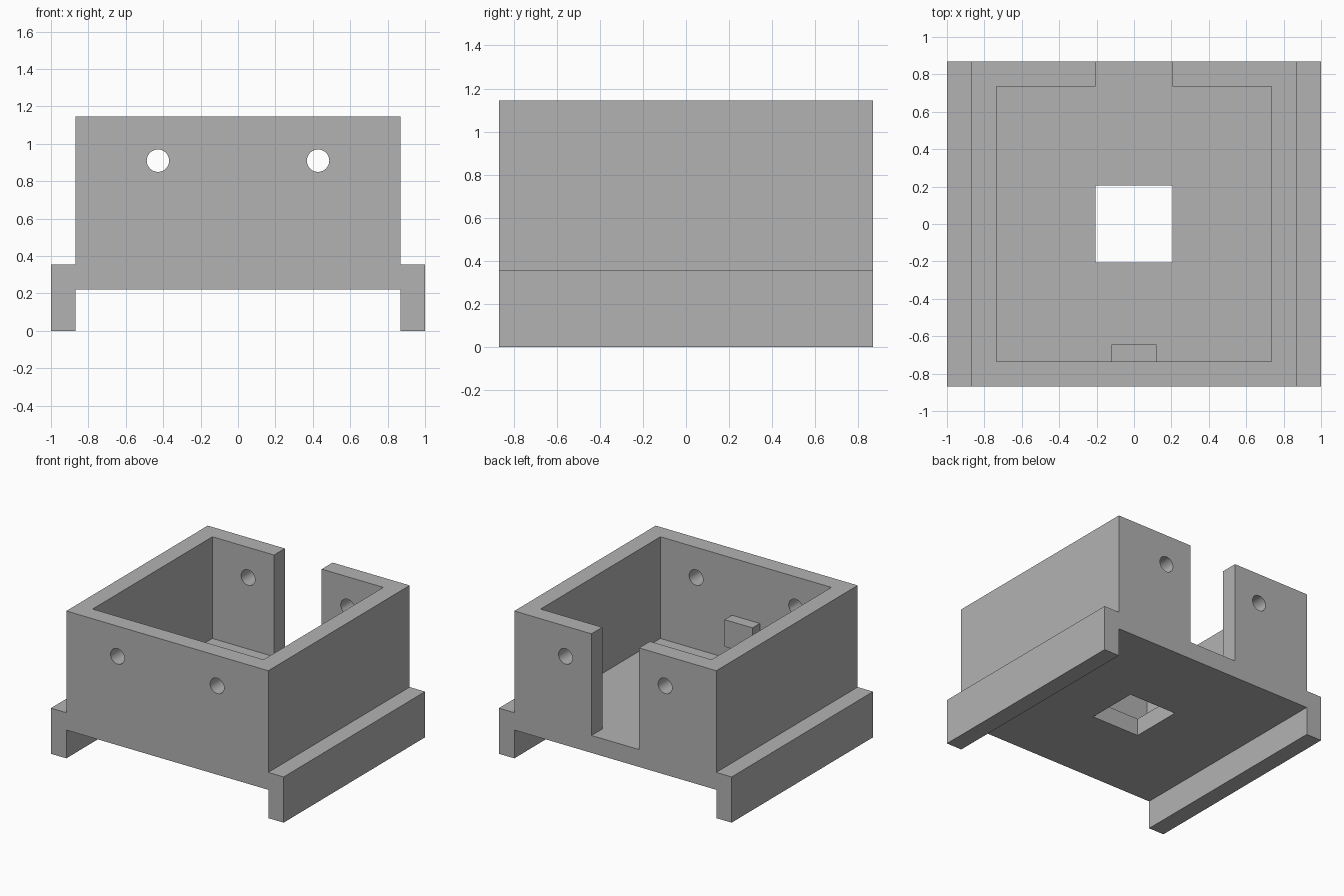
import bpy, bmesh, math
from mathutils import Matrix, Vector

default = bpy.data.objects.get("Cube")
if default:
    bpy.data.objects.remove(default, do_unlink=True)

HALF, INNER, RAIL = 0.868, 0.735, 1.0
UNDER, FLOOR, TOP = 0.22, 0.355, 1.145
OPENING = 0.205

grey = bpy.data.materials.new("plain grey")
grey.use_nodes = True
grey.diffuse_color = (0.448, 0.448, 0.448, 1)
grey.node_tree.nodes["Principled BSDF"].inputs["Base Color"].default_value = grey.diffuse_color


def finish(name, bm):
    bmesh.ops.recalc_face_normals(bm, faces=bm.faces[:])
    mesh = bpy.data.meshes.new(name)
    bm.to_mesh(mesh)
    bm.free()
    mesh.materials.append(grey)
    obj = bpy.data.objects.new(name, mesh)
    bpy.context.collection.objects.link(obj)
    return obj


def box(name, low, high):
    low, high = Vector(low), Vector(high)
    bm = bmesh.new()
    place = Matrix.Translation((low + high) / 2) @ Matrix.Diagonal((*(high - low), 1))
    bmesh.ops.create_cube(bm, size=1, matrix=place)
    return finish(name, bm)


def bore(name, x, z, radius):
    bm = bmesh.new()
    place = Matrix.Translation((x, 0, z)) @ Matrix.Rotation(math.pi / 2, 4, "X")
    bmesh.ops.create_cone(bm, cap_ends=True, segments=32, radius1=radius,
                          radius2=radius, depth=3, matrix=place)
    return finish(name, bm)


# Housing: mirrored front outline with side rails, extruded front to back
half = [(HALF, UNDER), (HALF, 0), (RAIL, 0), (RAIL, FLOOR), (HALF, FLOOR), (HALF, TOP)]
outline = half + [(-x, z) for x, z in reversed(half)]
bm = bmesh.new()
face = bm.faces.new([bm.verts.new((x, -HALF, z)) for x, z in outline])
new = bmesh.ops.extrude_face_region(bm, geom=[face])["geom"]
bmesh.ops.translate(bm, vec=(0, 2 * HALF, 0),
                    verts=[v for v in new if isinstance(v, bmesh.types.BMVert)])
housing = finish("housing", bm)

# Cavity, rear slot, floor opening and wall bores
cutters = [
    box("cavity_cutter", (-INNER, -INNER, FLOOR), (INNER, INNER, 2)),
    box("slot_cutter", (-OPENING, 0.5, FLOOR), (OPENING, 1.2, 2)),
    box("floor_cutter", (-OPENING, -OPENING, 0), (OPENING, OPENING, 0.6)),
    bore("left_bore_cutter", 0.428, 0.91, 0.06),
    bore("right_bore_cutter", -0.428, 0.91, 0.06),
]
for cutter in cutters:
    cutter.hide_render = True
    mod = housing.modifiers.new(cutter.name, "BOOLEAN")
    mod.operation = "DIFFERENCE"
    mod.solver = "EXACT"
    mod.object = cutter

# Bake the cuts and discard the cutters
graph = bpy.context.evaluated_depsgraph_get()
cut_mesh = bpy.data.meshes.new_from_object(housing.evaluated_get(graph))
housing.modifiers.clear()
housing.data = cut_mesh
for cutter in cutters:
    bpy.data.objects.remove(cutter, do_unlink=True)

# Small tab on the inside of the front wall
box("locating_tab", (-0.12, -INNER, 0.49), (0.12, -0.645, 0.70))

# Smooth bores, crisp edges elsewhere
bpy.ops.object.select_all(action="DESELECT")
housing.select_set(True)
bpy.context.view_layer.objects.active = housing
bpy.ops.object.shade_smooth_by_angle(angle=math.radians(30))
